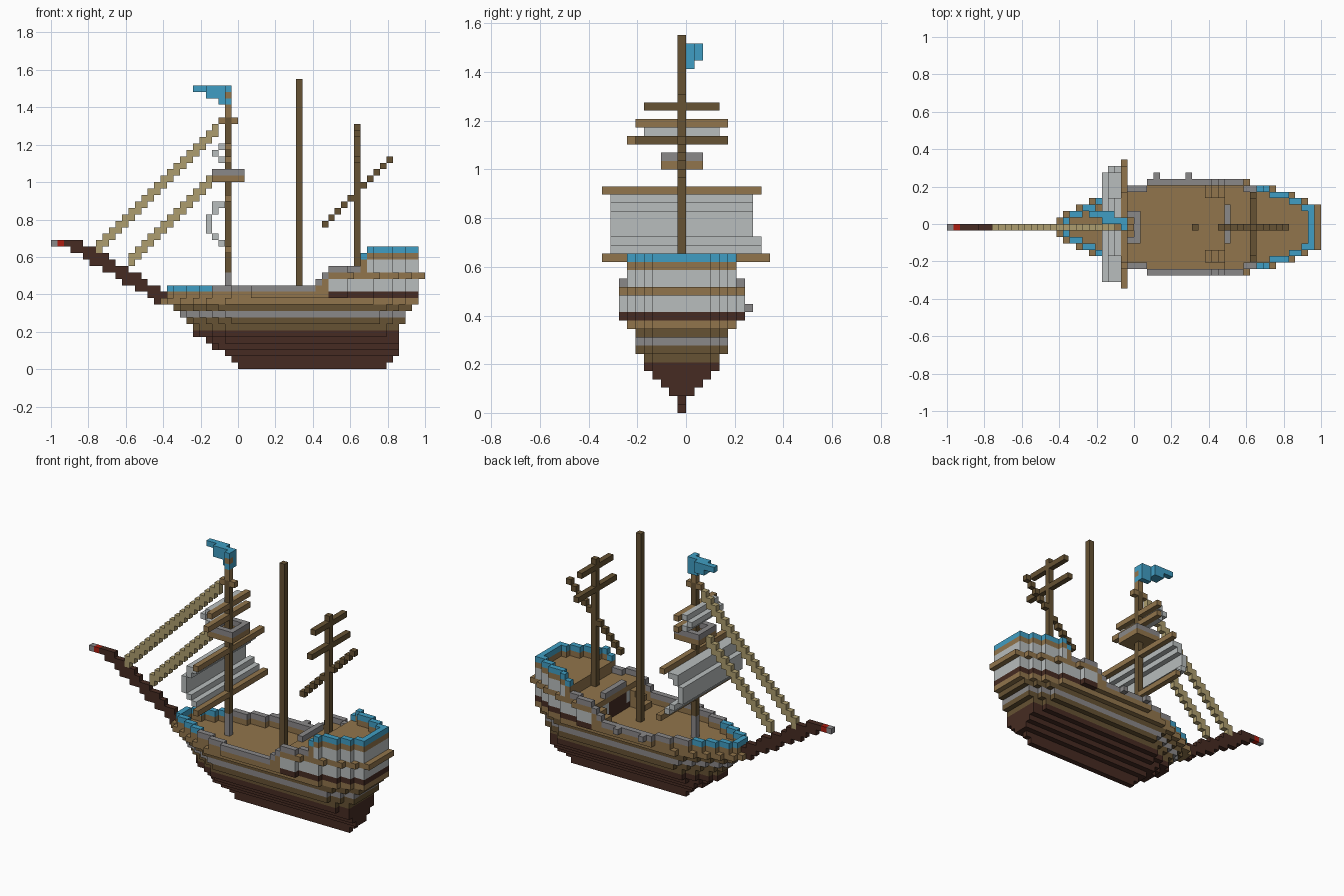
import bpy, bmesh

if "Cube" in bpy.data.objects:
    bpy.data.objects.remove(bpy.data.objects["Cube"])

U = 1 / 29  # size of one block


def material(name, *srgb):
    rgba = [(c / 255 / 12.92 if c < 11 else ((c / 255 + 0.055) / 1.055) ** 2.4) for c in srgb] + [1]
    m = bpy.data.materials.new(name)
    m.use_nodes = True
    m.diffuse_color = rgba
    m.node_tree.nodes["Principled BSDF"].inputs["Base Color"].default_value = rgba
    return m


MATS = {
    "tan": material("tan wood", 145, 117, 76),
    "olive": material("olive wood", 102, 82, 51),
    "dark": material("dark brown wood", 70, 43, 34),
    "grey": material("grey stone", 138, 136, 137),
    "pale": material("pale cloth", 184, 189, 189),
    "blue": material("blue trim", 64, 158, 195),
    "rope": material("rope", 173, 157, 110),
    "red": material("red band", 172, 28, 16),
}
NAMES = list(MATS)
DIRS = [(1, 0, 0), (-1, 0, 0), (0, 1, 0), (0, -1, 0), (0, 0, 1), (0, 0, -1)]
taken = set()


def part(name, cells):
    """Make one object from {block: colour}, keeping only its outer faces."""
    cells = {c: m for c, m in cells.items() if c not in taken}
    taken.update(cells)
    used = sorted(set(cells.values()), key=NAMES.index)
    bm = bmesh.new()
    corners = {}

    def corner(p):
        if p not in corners:
            corners[p] = bm.verts.new([v * U for v in p])
        return corners[p]

    for cell, colour in cells.items():
        for d in DIRS:
            if tuple(a + b for a, b in zip(cell, d)) in cells:
                continue
            axis = [abs(v) for v in d].index(1)
            u, v = (axis + 1) % 3, (axis + 2) % 3
            loop = []
            for du, dv in ((0, 0), (1, 0), (1, 1), (0, 1)):
                p = list(cell)
                p[axis] += d[axis] > 0
                p[u] += du
                p[v] += dv
                loop.append(corner(tuple(p)))
            face = bm.faces.new(loop if d[axis] > 0 else loop[::-1])
            face.material_index = used.index(colour)
    mesh = bpy.data.meshes.new(name)
    bm.to_mesh(mesh)
    bm.free()
    for m in used:
        mesh.materials.append(MATS[m])
    bpy.context.collection.objects.link(bpy.data.objects.new(name, mesh))


def box(x, y, z, colour):
    """Blocks filling half-open ranges."""
    return {(i, j, k): colour for i in range(*x) for j in range(*y) for k in range(*z)}


# Plan of a hull layer: pointed bow, rounded stern
BOW = [0, 0, 1, 3, 5, 7, 10, 13]
STERN = [0, 0, 0, 0, 2, 4, 7, 11]


def plan(left, right, widest):
    cells = set()
    for h in range(widest + 1):
        for i in range(left + BOW[h], right - STERN[h]):
            cells |= {(i, j) for j in range(-h - 1, h)}
            if h == 0:
                cells.add((i, -1))
    return cells


def edge(layer):
    return {(i, j) for i, j in layer
            if any((i + a, j + b) not in layer for a, b, c in DIRS[:4])}


# Hull: start, end and half width of each layer from the keel up
LAYERS = [(0, 23, 0), (-1, 24, 0), (-2, 25, 1), (-4, 25, 2), (-5, 25, 3), (-7, 25, 4),
          (-7, 25, 4), (-8, 26, 5), (-9, 26, 5), (-10, 27, 5), (-12, 28, 6)]
BANDS = ["dark"] * 6 + ["olive", "olive", "grey", "olive", "tan"]
hull = {}
for k, (layer, colour) in enumerate(zip(LAYERS, BANDS)):
    hull.update({(i, j, k): colour for i, j in plan(*layer)})
part("hull", hull)

# Bulwark and rail round the open deck
outline = edge(plan(-11, 28, 7))
rail = {}
for i, j in outline:
    if i < 14:
        rail[i, j, 11] = "tan"
        rail[i, j, 12] = "blue" if i < -4 else "grey" if i < 12 else "tan"
    if 12 <= i < 14:
        rail[i, j, 13] = "tan" if i == 13 else "grey"
    if i == 13:
        rail[i, j, 14] = "grey"
for i in (3, 8):
    rail[i, 7, 12] = "grey"
part("deck_rail", rail)

# Aft cabin with its walls and deck
cabin = {}
for k in (11, 12, 13):
    for i, j in plan(-11, 28, 7):
        if i >= 14:
            cabin[i, j, k] = "dark" if k == 11 or (i == 14 and -3 <= j < 2) else "pale"
for i, j in plan(-11, 29, 7):
    if i >= 14:
        cabin[i, j, 14] = "tan"
part("aft_cabin", cabin)
cabin_rail = {(i, j, 15): "grey" for i, j in outline if 14 <= i < 19}
cabin_rail.update(box((14, 15), (-3, 3), (15, 16), "grey"))
part("cabin_rail", cabin_rail)

# Stairs on both sides up to the aft deck
stairs = {}
for step in range(3):
    for j in (-6, 4):
        stairs.update(box((11 + step, 12 + step), (j, j + 2), (11, 12 + step), "tan"))
part("stairs", stairs)

# Raised stern deck with blue trim
stern = {}
top_plan = plan(-11, 28, 6)
top_edge = edge(top_plan)
for i, j in top_plan:
    if i >= 19:
        for k in (15, 16):
            inside = (i, j) not in top_edge
            stern[i, j, k] = "tan" if i == 19 or (inside and k == 16) else "pale"
        if (i, j) in top_edge:
            stern[i, j, 17] = "blue" if i == 19 else "tan"
            if i > 19:
                stern[i, j, 18] = "blue"
part("stern_deck", stern)

# Bowsprit: stepped spar with a red band and grey tip
sprit = box((-27, -24), (-1, 0), (19, 20), "dark")
sprit[-29, -1, 19] = "grey"
sprit[-28, -1, 19] = "red"
for k in range(10, 19):
    start = round(-26 + (18 - k) * 1.65)
    sprit.update(box((start, min(start + 4, -9)), (-1, 0), (k, k + 1), "dark"))
part("bowsprit", sprit)

# Masts
foremast = box((-2, -1), (-1, 0), (11, 39), "olive")
foremast.update(box((-2, -1), (-1, 0), (11, 15), "grey"))
foremast.update(box((-2, -1), (-1, 0), (39, 43), "tan"))
foremast[-2, -1, 41] = foremast[-2, -1, 43] = "blue"
part("foremast", foremast)
part("main_mast", box((9, 10), (-1, 0), (11, 45), "olive"))
part("mizzen_mast", box((18, 19), (-1, 0), (15, 38), "olive"))

# Yards across the masts
for name, x, low, high, k, colour in [
        ("lower_yard", -2, -10, 10, 18, "tan"), ("main_yard", -2, -10, 9, 26, "tan"),
        ("topsail_foot_yard", -2, -7, 5, 32, "tan"), ("topsail_yard", -2, -6, 5, 34, "tan"),
        ("mizzen_lower_yard", 18, -6, 5, 32, "olive"), ("mizzen_upper_yard", 18, -5, 4, 36, "olive")]:
    part(name, box((x, x + 1), (low, high), (k, k + 1), colour))
part("mast_crosspiece", box((-3, 0), (-1, 0), (38, 39), "tan"))
part("mizzen_gaff", {(i, -1, i + 9): "olive" for i in range(13, 24)})

# Billowing sails, as rows of blocks
sail = {}
for k, i in zip(range(19, 26), [-3, -4, -5, -5, -5, -4, -4]):
    sail.update(box((i, i + 1), (-9, 9 if k < 21 else 8), (k, k + 1), "pale"))
sail.update(box((-3, -2), (-9, 8), (25, 26), "pale"))
part("foresail", sail)
topsail = {}
for k, i in zip((32, 33, 34), (-3, -4, -3)):
    topsail.update(box((i, i + 1), (-5, 4), (k, k + 1), "pale"))
part("topsail", topsail)

# Lookout platform with a low wall
nest = box((-4, 1), (-3, 2), (29, 30), "tan")
nest.update({(i, j, 30): "grey" for i, j in edge({(i, j) for i in range(-4, 1) for j in range(-3, 2)})})
part("lookout", nest)

# Stays from the bowsprit to the foremast
for name, first, last, rise in [("upper_stay", -22, -3, 40), ("lower_stay", -17, -4, 33)]:
    stay = {}
    for i in range(first, last):
        stay.update(box((i, i + 1), (-1, 0), (i + rise, i + rise + 2), "rope"))
    part(name, stay)

# Flag
flag = box((-3, -1), (0, 1), (41, 44), "blue")
flag.update(box((-5, -3), (0, 1), (42, 44), "blue"))
flag.update(box((-5, -3), (1, 2), (42, 44), "blue"))
flag.update(box((-7, -4), (1, 2), (43, 44), "blue"))
part("flag", flag)
